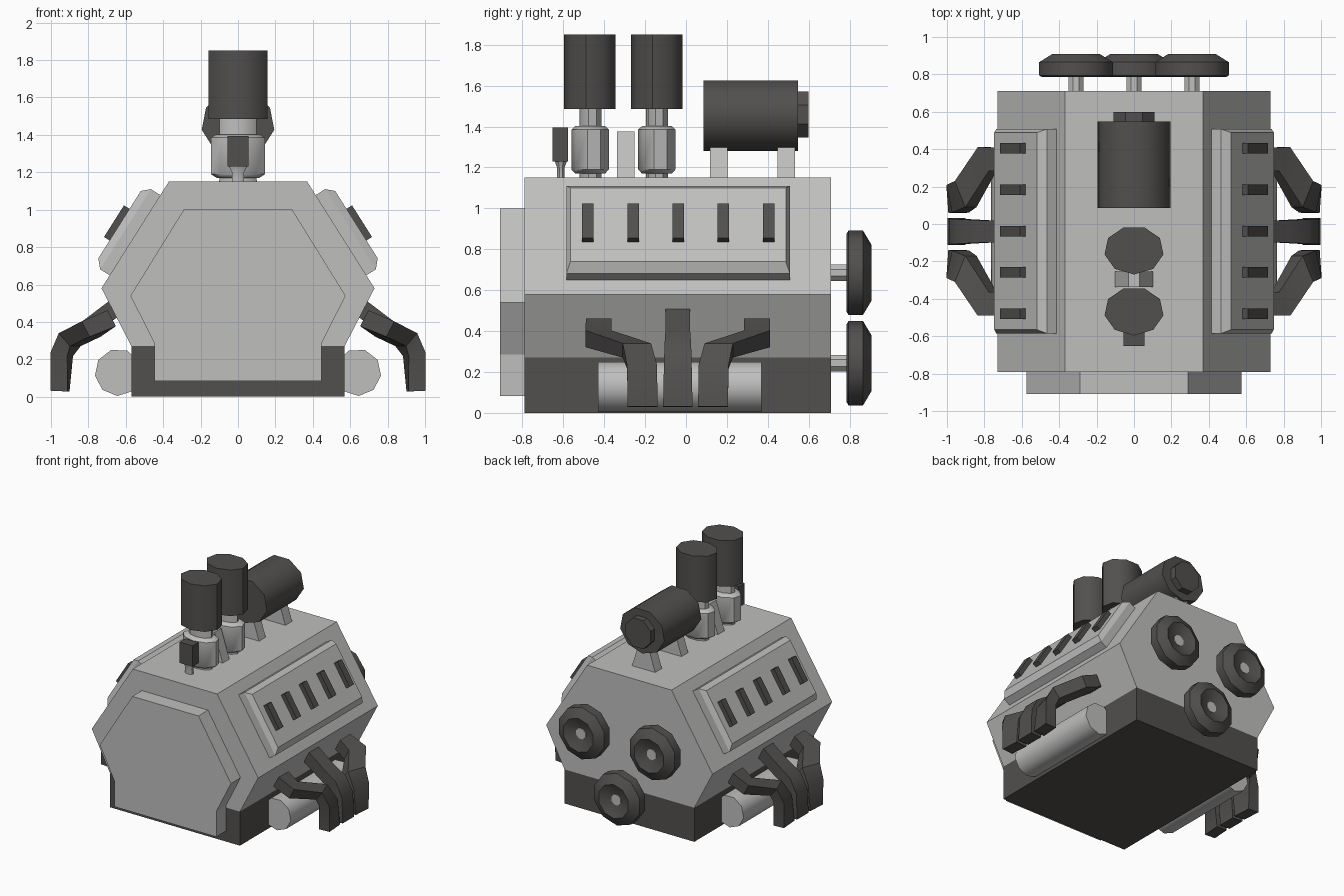
import bpy, bmesh, math
from mathutils import Vector

if "Cube" in bpy.data.objects:
    bpy.data.objects.remove(bpy.data.objects["Cube"])


def material(name, rgb):
    m = bpy.data.materials.new(name)
    m.diffuse_color = (*rgb, 1)
    m.use_nodes = True
    m.node_tree.nodes["Principled BSDF"].inputs["Base Color"].default_value = m.diffuse_color
    return m


LIGHT = material("light_metal", (0.52, 0.52, 0.515))
DARK = material("dark_metal", (0.085, 0.08, 0.077))


def loft(name, rings, mat, smooth=None):
    """Skin a list of equal-length point rings and cap both ends."""
    bm = bmesh.new()
    rows = [[bm.verts.new(p) for p in r] for r in rings]
    n = len(rows[0])
    for a, b in zip(rows, rows[1:]):
        for i in range(n):
            j = (i + 1) % n
            bm.faces.new((a[i], a[j], b[j], b[i]))
    bm.faces.new(rows[0])
    bm.faces.new(rows[-1])
    bmesh.ops.recalc_face_normals(bm, faces=bm.faces)
    me = bpy.data.meshes.new(name)
    bm.to_mesh(me)
    bm.free()
    me.materials.append(mat)
    ob = bpy.data.objects.new(name, me)
    bpy.context.collection.objects.link(ob)
    if smooth:
        bpy.ops.object.select_all(action='DESELECT')
        ob.select_set(True)
        bpy.context.view_layer.objects.active = ob
        bpy.ops.object.shade_smooth_by_angle(angle=math.radians(smooth))
    return ob


def turned(name, centre, axis, profile, mat, sides=9, start=-90):
    """Stack of elliptical rings (position, radius 1, radius 2) along y or z."""
    rings = []
    for t, r1, r2 in profile:
        ring = []
        for k in range(sides):
            a = math.radians(start + 360 * k / sides)
            u, v = centre[0] + r1 * math.cos(a), centre[1] + r2 * math.sin(a)
            ring.append((u, v, t) if axis == 'z' else (u, t, v))
        rings.append(ring)
    return loft(name, rings, mat, 44)


def prism(name, half, y0, y1, mat):
    """Symmetric xz profile, given for x > 0 from top to bottom, along y."""
    pts = half + [(-x, z) for x, z in reversed(half)]
    return loft(name, [[(x, y, z) for x, z in pts] for y in (y0, y1)], mat)


# Engine block, sump and front cover
prism("engine_block", [(0.37, 1.15), (0.73, 0.58), (0.57, 0.27)], -0.79, 0.71, LIGHT)
prism("sump", [(0.57, 0.27), (0.57, 0)], -0.79, 0.71, DARK)
prism("front_cover", [(0.29, 1.0), (0.575, 0.54), (0.447, 0.285), (0.447, 0.083)],
      -0.91, -0.785, LIGHT)


def slope_rect(s, d0, d1, y0, y1, n):
    """Rectangle on the sloped block side: d down the slope, n outwards."""
    return [(s * (0.37 + 0.534 * d + 0.846 * n), y, 1.15 - 0.846 * d + 0.534 * n)
            for d, y in ((d0, y0), (d1, y0), (d1, y1), (d0, y1))]


def pipe(name, s, flip, path, mat):
    """Rectangular pipe; path rows: x, y offset, z, yaw, half width, half thickness."""
    rings = []
    for i, (x, y, z, yaw, w, t) in enumerate(path):
        a, b = path[max(i - 1, 0)], path[min(i + 1, len(path) - 1)]
        tang = Vector((b[0] - a[0], 0, b[2] - a[2])).normalized()
        v = Vector((-tang.z, 0, tang.x)) * t
        u = Vector((math.sin(math.radians(yaw)), math.cos(math.radians(yaw)), 0)) * w
        c = Vector((x, y, z))
        ring = [c + u + v, c + u - v, c - u - v, c - u + v]
        rings.append([(s * p.x, -0.04 + flip * p.y, p.z) for p in ring])
    loft(name, rings, mat, 40)


OUTER = [(0.675, 0.387, 0.42, 0, 0.063, 0.048), (0.785, 0.387, 0.362, 25, 0.07, 0.046),
         (0.9, 0.2, 0.305, 22, 0.075, 0.046), (0.943, 0.175, 0.225, 12, 0.075, 0.046),
         (0.952, 0.172, 0.03, 4, 0.073, 0.046)]
MIDDLE = [(0.665, 0, 0.47, 0, 0.06, 0.048), (0.8, 0, 0.37, 0, 0.06, 0.046),
          (0.9, 0, 0.305, 0, 0.065, 0.046), (0.943, 0, 0.22, 0, 0.068, 0.046),
          (0.952, 0, 0.03, 0, 0.072, 0.046)]

for s, side in ((1, "right"), (-1, "left")):
    # Valve cover with chamfered top and five raised fins
    loft("valve_cover_" + side, [
        slope_rect(s, 0.085, 0.592, -0.585, 0.508, -0.01),
        slope_rect(s, 0.085, 0.592, -0.585, 0.508, 0.06),
        slope_rect(s, 0.122, 0.548, -0.565, 0.488, 0.1)], LIGHT)
    for k in range(5):
        y = -0.48 + 0.221 * k
        loft(f"cover_fin_{side}_{k + 1}", [
            slope_rect(s, 0.235, 0.435, y - 0.028, y + 0.028, n) for n in (0.08, 0.135)], DARK)
    # Side cylinder and three exhaust pipes
    turned("side_cylinder_" + side, (s * 0.64, 0.13), 'y',
           [(-0.43, s * 0.126, 0.126), (0.37, s * 0.126, 0.126)], LIGHT, 9, -8)
    pipe("exhaust_front_" + side, s, -1, OUTER, DARK)
    pipe("exhaust_middle_" + side, s, 1, MIDDLE, DARK)
    pipe("exhaust_back_" + side, s, 1, OUTER, DARK)

# Rear pulleys with dished faces, and their shafts
for k, (x, z) in enumerate(((-0.31, 0.685), (0.31, 0.685), (0, 0.243))):
    turned(f"pulley_{k + 1}", (x, z), 'y',
           [(0.785, 0.19, 0.19), (0.795, 0.207, 0.207), (0.865, 0.207, 0.207),
            (0.908, 0.135, 0.135), (0.87, 0.05, 0.05)], DARK, 10)
    turned(f"pulley_shaft_{k + 1}", (x, z), 'y',
           [(0.7, 0.044, 0.044), (0.876, 0.044, 0.044)], LIGHT, 8, 22.5)

# Twin intake stacks
for k, y in enumerate((-0.466, -0.14)):
    turned(f"intake_body_{k + 1}", (0, y), 'z',
           [(1.14, 0.1, 0.055), (1.17, 0.1, 0.055), (1.17, 0.115, 0.075), (1.19, 0.147, 0.094),
            (1.385, 0.147, 0.094), (1.402, 0.12, 0.075), (1.402, 0.1, 0.055),
            (1.49, 0.1, 0.055)], LIGHT)
    turned(f"intake_filter_{k + 1}", (0, y), 'z',
           [(1.485, 0.16, 0.13), (1.85, 0.16, 0.13)], DARK)

# Wedge brackets along the top
for k, (y, top) in enumerate(((-0.295, 1.375), (0.16, 1.375), (0.49, 1.375))):
    prism(f"bracket_{k + 1}", [(0.03, top), (0.105, 1.14)], y - 0.042, y + 0.042, LIGHT)

# Horizontal air canister with end cap
turned("air_canister", (0, 1.458), 'y',
       [(0.085, 0.197, 0.178), (0.548, 0.197, 0.178)], DARK)
turned("canister_cap", (0, 1.458), 'y',
       [(0.54, 0.118, 0.122), (0.6, 0.118, 0.122)], DARK, 8, 22.5)

# Small sensor on a stem at the front
turned("sensor_stem", (0, -0.612), 'z',
       [(1.14, 0.035, 0.02), (1.2, 0.035, 0.02), (1.235, 0.055, 0.034)], LIGHT, 8, 22.5)
prism("sensor_box", [(0.057, 1.395), (0.057, 1.23)], -0.652, -0.578, DARK)
